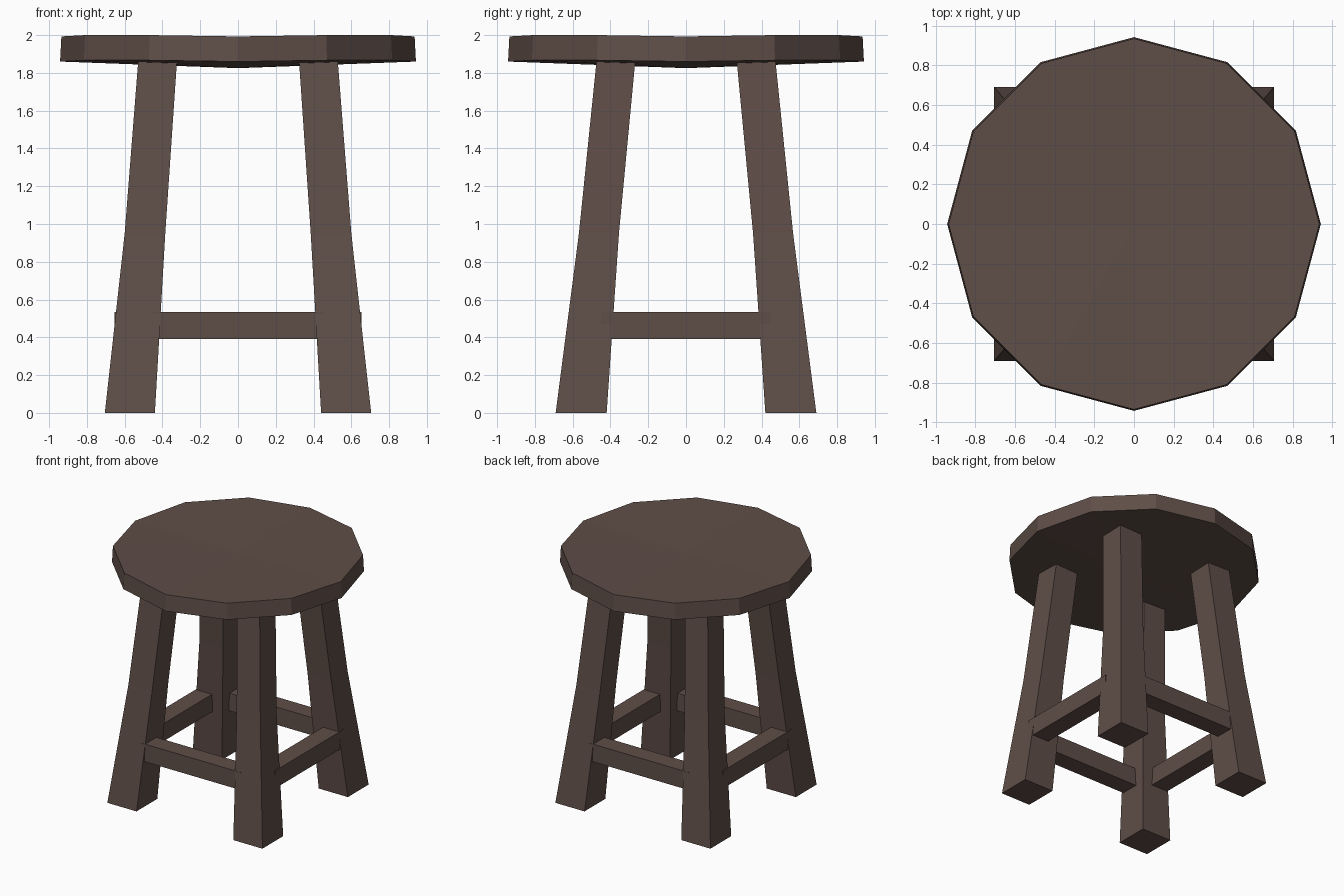
import bpy, bmesh, math

if "Cube" in bpy.data.objects:
    bpy.data.objects.remove(bpy.data.objects["Cube"])

wood = bpy.data.materials.new("dark brown wood")
wood.diffuse_color = (0.114, 0.076, 0.064, 1)
wood.use_nodes = True
wood.node_tree.nodes["Principled BSDF"].inputs["Base Color"].default_value = wood.diffuse_color


def finish(name, bm):
    bmesh.ops.recalc_face_normals(bm, faces=bm.faces)
    me = bpy.data.meshes.new(name)
    bm.to_mesh(me)
    bm.free()
    me.materials.append(wood)
    ob = bpy.data.objects.new(name, me)
    bpy.context.collection.objects.link(ob)


def loft(bm, sections):
    """Rectangular sections (x0, x1, y0, y1, z) joined into one closed bar."""
    rings = [[bm.verts.new(p) for p in ((x0, y0, z), (x1, y0, z), (x1, y1, z), (x0, y1, z))]
             for x0, x1, y0, y1, z in sections]
    for a, b in zip(rings, rings[1:]):
        for i in range(4):
            j = (i + 1) % 4
            bm.faces.new((a[i], a[j], b[j], b[i]))
    bm.faces.new(rings[0])
    bm.faces.new(rings[-1])


# Seat: twelve-sided slab, sagging slightly towards the middle
bm = bmesh.new()
rims = []
for r, z in ((0.935, 1.993), (0.942, 1.86)):
    rims.append([bm.verts.new((r * math.cos(math.radians(30 * i)),
                               r * math.sin(math.radians(30 * i)),
                               z + (0.007 if i % 3 else 0)))
                 for i in range(12)])
centres = [bm.verts.new((0, 0, z)) for z in (1.978, 1.825)]
for i in range(12):
    j = (i + 1) % 12
    bm.faces.new((rims[0][i], rims[0][j], rims[1][j], rims[1][i]))
    for rim, c in zip(rims, centres):
        bm.faces.new((rim[i], rim[j], c))
finish("seat", bm)

# Legs: tapered, splayed and slightly bent at mid height
LEG = ((0.44, 0.705, 0.42, 0.69, 0.0),
       (0.385, 0.60, 0.355, 0.567, 0.95),
       (0.322, 0.527, 0.267, 0.472, 1.88))
for sx, side in ((-1, "left"), (1, "right")):
    for sy, end in ((-1, "front"), (1, "back")):
        bm = bmesh.new()
        loft(bm, [(sx * a, sx * b, sy * c, sy * d, z) for a, b, c, d, z in LEG])
        finish(f"{end}_{side}_leg", bm)

# Stretchers: flush with the outer faces of the legs
Z0, Z1 = 0.39, 0.535
for s, a, b in ((-1, "front", "left"), (1, "back", "right")):
    bm = bmesh.new()
    loft(bm, [(-0.46, 0.46, s * 0.475, s * 0.622, z) for z in (Z0, Z1)])
    finish(f"{a}_stretcher", bm)
    bm = bmesh.new()
    loft(bm, [(s * 0.505, s * 0.653, -0.45, 0.45, z) for z in (Z0, Z1)])
    finish(f"{b}_stretcher", bm)
